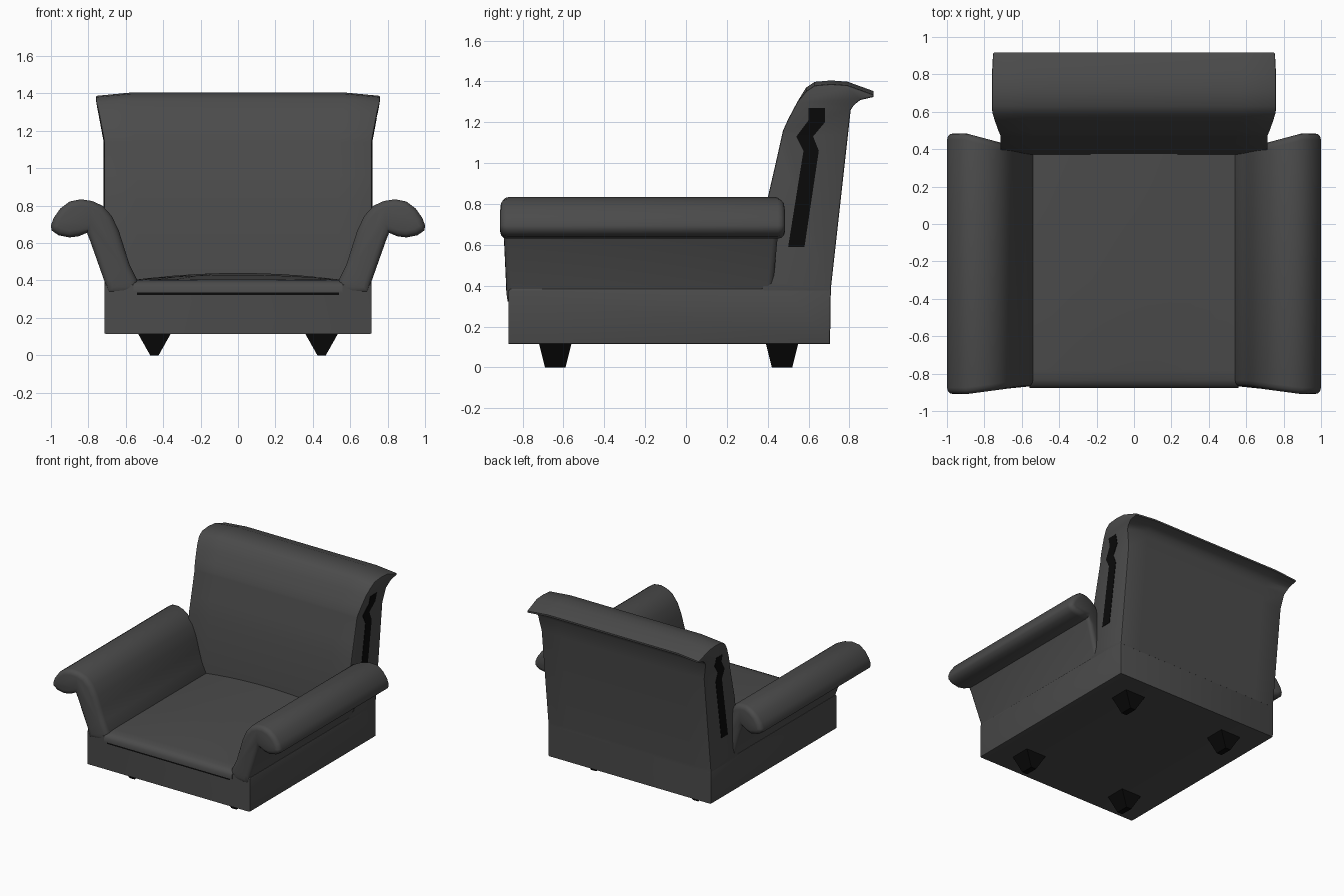
import bpy, bmesh
from mathutils import Vector

if "Cube" in bpy.data.objects:
    bpy.data.objects.remove(bpy.data.objects["Cube"])


def material(name, v):
    m = bpy.data.materials.new(name)
    m.diffuse_color = (v, v, v, 1)
    m.use_nodes = True
    m.node_tree.nodes["Principled BSDF"].inputs["Base Color"].default_value = m.diffuse_color
    return m


FABRIC = material("dark_fabric", 0.07)
BLACK = material("black_trim", 0.003)


def clamp(t):
    return max(0.0, min(1.0, t))


def finish(name, bm, mat, mirror="", angle=40):
    bmesh.ops.recalc_face_normals(bm, faces=bm.faces)
    me = bpy.data.meshes.new(name)
    bm.to_mesh(me)
    bm.free()
    ob = bpy.data.objects.new(name, me)
    bpy.context.collection.objects.link(ob)
    me.materials.append(mat)
    bpy.ops.object.select_all(action='DESELECT')
    ob.select_set(True)
    bpy.context.view_layer.objects.active = ob
    if angle:
        bpy.ops.object.shade_smooth_by_angle(angle=angle * 3.14159 / 180)
    if mirror:
        mod = ob.modifiers.new("mirror", 'MIRROR')
        mod.use_axis = ['X' in mirror, 'Y' in mirror, False]
        mod.use_mirror_merge = False
    return ob


def prism(profile, axis, lo, hi, round_ends=0.0, segs=3):
    """Extrude a profile along x (profile is y,z) or y (profile is x,z)."""
    bm = bmesh.new()
    put = (lambda p, s: (s, p[0], p[1])) if axis == 'x' else (lambda p, s: (p[0], s, p[1]))
    a = [bm.verts.new(put(p, lo)) for p in profile]
    b = [bm.verts.new(put(p, hi)) for p in profile]
    caps = [bm.faces.new(a), bm.faces.new(b)]
    n = len(profile)
    for i in range(n):
        j = (i + 1) % n
        bm.faces.new((a[i], a[j], b[j], b[i]))
    bmesh.ops.recalc_face_normals(bm, faces=bm.faces)
    if round_ends:
        edges = [e for f in caps for e in f.edges]
        bmesh.ops.bevel(bm, geom=edges, offset=round_ends, segments=segs,
                        profile=0.5, affect='EDGES', clamp_overlap=True)
    return bm


def cut(bm, co, no):
    bmesh.ops.bisect_plane(bm, geom=bm.verts[:] + bm.edges[:] + bm.faces[:],
                           plane_co=Vector(co), plane_no=Vector(no))


def flare(bm):
    """Widen the upper part of the back."""
    for v in bm.verts:
        v.co.x *= 1 + 0.063 * clamp((v.co.z - 1.14) / 0.24)


# base box
base = prism([(-0.87, 0.115), (0.705, 0.115), (0.709, 0.385), (0.5, 0.385),
              (-0.86, 0.385), (-0.87, 0.375)], 'x', -0.715, 0.715, 0.008, 2)
finish("base", base, FABRIC)

# seat with rounded front lip and a slight crown
seat = prism([(-0.877, 0.335), (-0.877, 0.365), (-0.862, 0.387), (-0.835, 0.398),
              (-0.78, 0.403), (-0.3, 0.403), (0.2, 0.403), (0.45, 0.403), (0.45, 0.335)],
             'x', -0.56, 0.56)
for i in range(-4, 5):
    cut(seat, (i * 0.11, 0, 0), (1, 0, 0))
for v in seat.verts:
    if v.co.z > 0.38:
        v.co.z += 0.037 * (1 - (v.co.x / 0.56) ** 2) * clamp((v.co.y + 0.88) / 0.8)
finish("seat", seat, FABRIC)

# rolled arms
arm_profile = [(0.54, 0.33), (0.54, 0.405), (0.58, 0.485), (0.61, 0.58), (0.637, 0.665),
               (0.675, 0.745), (0.725, 0.80), (0.78, 0.825), (0.84, 0.834), (0.90, 0.822),
               (0.95, 0.785), (0.985, 0.735), (1.0, 0.695), (0.997, 0.668), (0.96, 0.642),
               (0.90, 0.63), (0.85, 0.637), (0.808, 0.655), (0.79, 0.61), (0.712, 0.39), (0.70, 0.33)]
arm = prism(arm_profile, 'y', -0.87, 0.405, 0.035)
for v in arm.verts:
    t = clamp((abs(v.co.x) - 0.6) / 0.3)
    v.co.y += 0.08 * t if v.co.y > 0 else -0.04 * t
finish("arms", arm, FABRIC, "X", 50)

# backrest with curled top
back_profile = [(0.37, 0.36), (0.372, 0.42), (0.40, 0.83), (0.43, 0.96), (0.455, 1.07),
                (0.475, 1.16), (0.50, 1.215), (0.545, 1.30), (0.588, 1.37), (0.63, 1.398),
                (0.71, 1.405), (0.79, 1.399), (0.917, 1.353), (0.917, 1.340), (0.853, 1.325),
                (0.825, 1.30), (0.806, 1.26), (0.709, 0.385), (0.709, 0.36)]
back = prism(back_profile, 'x', -0.715, 0.715, 0.012, 2)
cut(back, (0, 0, 1.14), (0, 0, 1))
for s in (-1, 1):
    cut(back, (s * 0.54, 0, 0), (1, 0, 0))
flare(back)
for v in back.verts:
    if v.co.z > 1.3:
        v.co.z -= 0.018 * clamp((abs(v.co.x) - 0.57) / 0.19)
finish("backrest", back, FABRIC)

# zigzag dark strips on the sides of the backrest
strip = prism([(0.50, 0.59), (0.58, 0.59), (0.65, 1.06), (0.622, 1.13), (0.68, 1.20),
               (0.68, 1.27), (0.60, 1.27), (0.60, 1.21), (0.54, 1.13), (0.575, 1.06)],
              'x', 0.70, 0.718)
cut(strip, (0, 0, 1.14), (0, 0, 1))
flare(strip)
finish("side_strips", strip, BLACK, "X", 0)

# dark seam under the seat lip
seam = prism([(-0.873, 0.322), (-0.85, 0.322), (-0.85, 0.336), (-0.873, 0.336)], 'x', -0.54, 0.54)
finish("seat_seam", seam, BLACK, "", 0)

# tapered legs, front and rear pairs
for name, cy in (("front_legs", -0.64), ("rear_legs", 0.47)):
    leg = bmesh.new()
    bmesh.ops.create_cube(leg, size=1)
    for v in leg.verts:
        top = v.co.z > 0
        v.co = (0.447 + v.co.x * (0.18 if top else 0.045),
                cy + v.co.y * (0.16 if top else 0.10), 0.12 if top else 0)
    finish(name, leg, BLACK, "X", 0)
